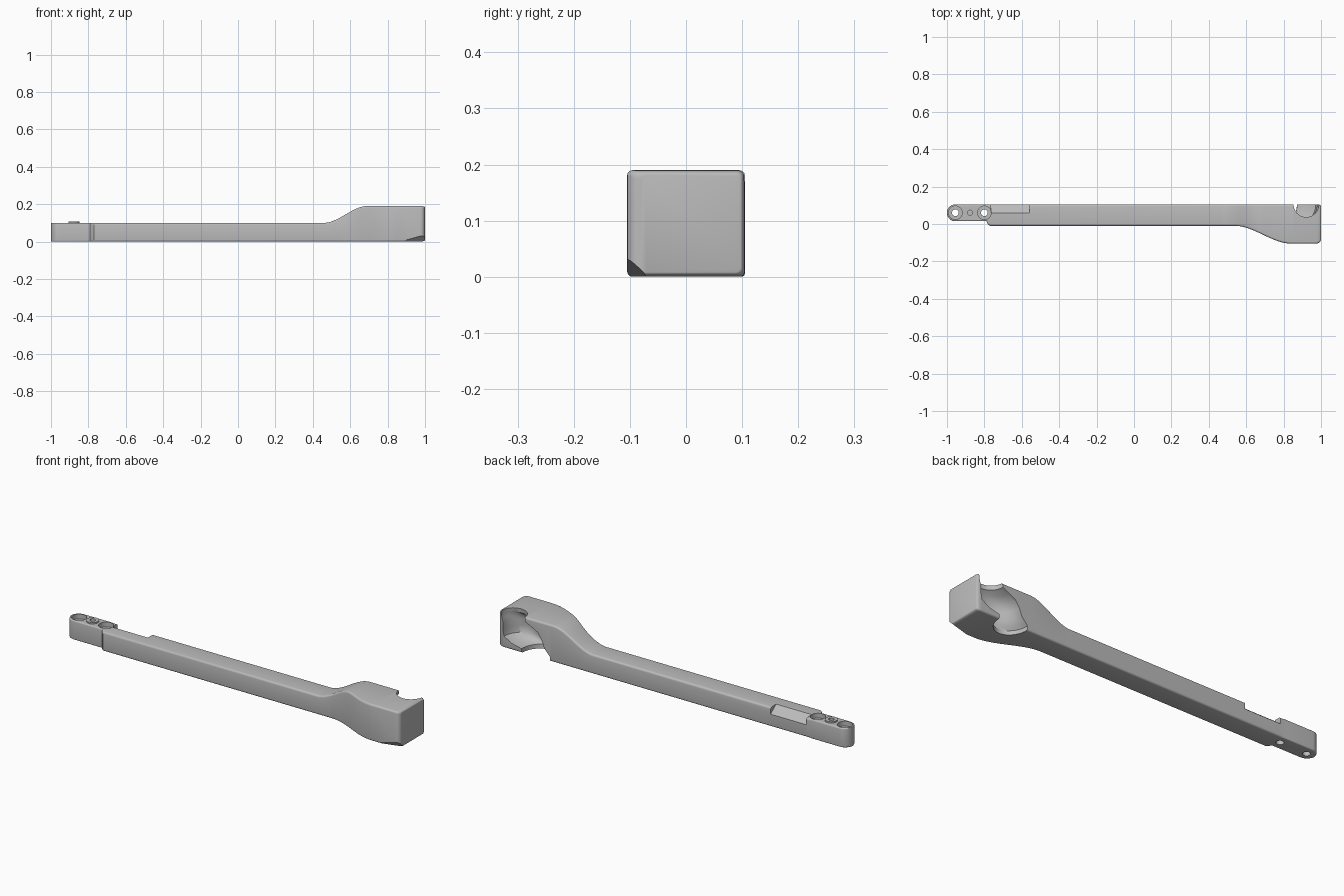
import bpy, bmesh, math
from mathutils import Vector, Matrix

cube = bpy.data.objects.get("Cube")
if cube:
    bpy.data.objects.remove(cube)

grey = bpy.data.materials.new("plain grey")
grey.use_nodes = True
colour = (0.5, 0.5, 0.5, 1)
grey.diffuse_color = colour
grey.node_tree.nodes["Principled BSDF"].inputs["Base Color"].default_value = colour


def make(name, bm):
    bmesh.ops.recalc_face_normals(bm, faces=bm.faces)
    mesh = bpy.data.meshes.new(name)
    bm.to_mesh(mesh)
    bm.free()
    mesh.materials.append(grey)
    ob = bpy.data.objects.new(name, mesh)
    bpy.context.collection.objects.link(ob)
    return ob


def loft(bm, rings):
    rows = [[bm.verts.new(p) for p in ring] for ring in rings]
    n = len(rows[0])
    for a, b in zip(rows, rows[1:]):
        for i in range(n):
            j = (i + 1) % n
            bm.faces.new((a[i], a[j], b[j], b[i]))
    bm.faces.new(rows[0])
    bm.faces.new(rows[-1])


def ease(x, a, b):
    t = min(max((x - a) / (b - a), 0), 1)
    return t * t * (3 - 2 * t)


def ring_at(x, y0, y1, z0, z1, r=0.01):
    # Rounded rectangle across the arm
    r = min(r, (y1 - y0) / 2.1)
    pts = []
    corners = [(y1 - r, z1 - r), (y0 + r, z1 - r), (y0 + r, z0 + r), (y1 - r, z0 + r)]
    for k, (cy, cz) in enumerate(corners):
        for s in range(5):
            a = math.pi / 2 * (k + s / 4)
            pts.append((x, cy + r * math.cos(a), cz + r * math.sin(a)))
    return pts


def cut(target, cutter):
    mod = target.modifiers.new("cut", "BOOLEAN")
    mod.operation = "DIFFERENCE"
    mod.solver = "EXACT"
    mod.object = cutter
    bpy.context.view_layer.objects.active = target
    bpy.ops.object.modifier_apply(modifier=mod.name)
    bpy.data.objects.remove(cutter)


def cylinder(name, x, y, z0, z1, r):
    bm = bmesh.new()
    bmesh.ops.create_cone(bm, cap_ends=True, segments=40, radius1=r, radius2=r,
                          depth=z1 - z0, matrix=Matrix.Translation((x, y, (z0 + z1) / 2)))
    return make(name, bm)


# Arm: round tail, straight bar, ogee into the wide head
BACK, MID, R = 0.105, 0.06, 0.045
rings = []
for i in range(13):
    a = math.pi / 2 * (0.04 + 0.96 * i / 12)
    w = R * math.sin(a)
    rings.append(ring_at(-1 + R - R * math.cos(a), MID - w, MID + w, 0, 0.1, 0.006))
rings.append(ring_at(-0.79, MID - R, BACK, 0, 0.1, 0.006))
rings.append(ring_at(-0.782, 0.0, BACK, 0, 0.1))
rings.append(ring_at(-0.77, -0.01, BACK, 0, 0.1))
xs = [0.46 + 0.4 * i / 32 for i in range(33)]
for x in xs + [0.975]:
    rings.append(ring_at(x, -0.01 - 0.095 * ease(x, 0.54, 0.84), BACK, 0,
                         0.1 + 0.09 * ease(x, 0.46, 0.69)))
for i in range(1, 7):
    a = math.pi / 2 * i / 6
    big, small = 0.025 * (1 - math.cos(a)), 0.008 * (1 - math.cos(a))
    rings.append(ring_at(0.975 + 0.025 * math.sin(a), -0.105 + big, BACK - small,
                         small, 0.19 - small))
bm = bmesh.new()
loft(bm, rings)

# Slanted cut on the lower front corner of the head
normal = Vector((1 / 0.13, -1 / 0.037, -1 / 0.037))
res = bmesh.ops.bisect_plane(bm, geom=bm.verts[:] + bm.edges[:] + bm.faces[:],
                             plane_co=(1, -0.105, 0.037), plane_no=normal, clear_outer=True)
rim = [e for e in res["geom_cut"] if isinstance(e, bmesh.types.BMEdge)]
bmesh.ops.holes_fill(bm, edges=rim, sides=0)
arm = make("arm_and_head", bm)

# Hollow in the head, open at the back, top and bottom: z, centre x, radii
sections = [(-0.03, 0.79, 0.08, 0.1), (0.022, 0.79, 0.082, 0.105),
            (0.035, 0.825, 0.105, 0.11), (0.06, 0.857, 0.115, 0.11),
            (0.095, 0.867, 0.112, 0.11), (0.13, 0.878, 0.1, 0.1),
            (0.152, 0.902, 0.083, 0.09), (0.168, 0.92, 0.068, 0.07),
            (0.22, 0.922, 0.067, 0.065)]
bm = bmesh.new()
loft(bm, [[(cx + rx * math.cos(k * math.pi / 24), BACK + ry * math.sin(k * math.pi / 24), z)
           for k in range(48)] for z, cx, rx, ry in sections])
cut(arm, make("hollow_cutter", bm))

# Sloped notch along the back edge near the tail
bm = bmesh.new()
loft(bm, [[(x, 0.06, 0.1), (x, 0.12, 0.053), (x, 0.12, 0.13), (x, 0.06, 0.13)]
          for x in (-0.765, -0.56)])
cut(arm, make("notch_cutter", bm))

# Counterbored through holes in the tail
for x in (-0.955, -0.8):
    cut(arm, cylinder("bore_cutter", x, MID, 0.075, 0.13, 0.036))
    cut(arm, cylinder("hole_cutter", x, MID, -0.02, 0.09, 0.018))

# Raised boss with a blind hole between them
boss = cylinder("tail_boss", -0.877, MID, 0.07, 0.107, 0.03)
cut(boss, cylinder("boss_cutter", -0.877, MID, 0.08, 0.13, 0.014))
cut(arm, cylinder("blind_cutter", -0.877, MID, 0.08, 0.13, 0.014))

for ob in (arm, boss):
    bpy.ops.object.select_all(action="DESELECT")
    ob.select_set(True)
    bpy.context.view_layer.objects.active = ob
    bpy.ops.object.shade_smooth_by_angle(angle=math.radians(35))
